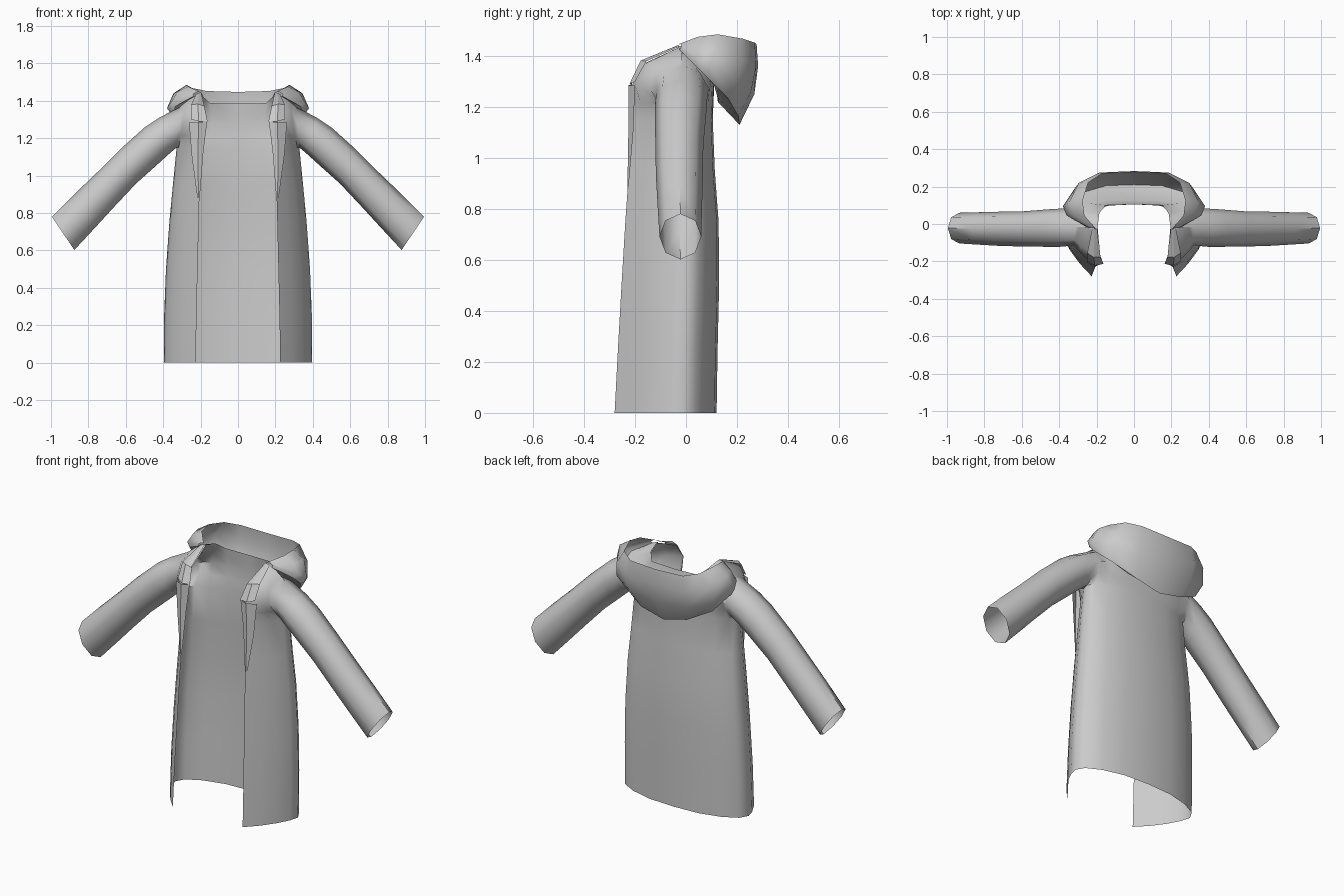
import bpy, bmesh, math
from mathutils import Vector


def loft(name, *grids, angle=40):
    """Skin grids of points on the +x side into one mesh, then mirror to -x."""
    bm = bmesh.new()
    for rows in grids:
        vs = [[bm.verts.new(p) for p in row] for row in rows]
        for a, b in zip(vs, vs[1:]):
            for i in range(len(a) - 1):
                bm.faces.new((a[i], a[i + 1], b[i + 1], b[i]))
    bmesh.ops.remove_doubles(bm, verts=bm.verts, dist=0.0005)
    bmesh.ops.recalc_face_normals(bm, faces=bm.faces)
    mesh = bpy.data.meshes.new(name)
    bm.to_mesh(mesh)
    bm.free()
    ob = bpy.data.objects.new(name, mesh)
    bpy.context.collection.objects.link(ob)
    mod = ob.modifiers.new("Mirror", 'MIRROR')
    mod.merge_threshold = 0.002
    bpy.ops.object.select_all(action='DESELECT')
    ob.select_set(True)
    bpy.context.view_layer.objects.active = ob
    bpy.ops.object.shade_smooth_by_angle(angle=math.radians(angle))
    return ob


def between(a, b):
    return [Vector(p).lerp(Vector(q), .5) for p, q in zip(a, b)]


# Skirt of the coat: a half section (u across, v back to front) stacked by height
section = [(0, 0), (.40, .02), (.72, .10), (.93, .21), (1, .33),
           (.965, .46), (.87, .64), (.73, .83)]


def ring(z, side, back, front, edge):
    pts = [(u * side, back + v * (front - back), z) for u, v in section]
    return pts + [(edge, front, z)]


levels = [(0, .397, .12, -.28, .226), (.25, .395, .124, -.267, .222),
          (.5, .385, .13, -.253, .216), (.75, .367, .128, -.238, .21),
          (.95, .348, .113, -.224, .205), (1.15, .328, .105, -.21, .19)]
skirt = [ring(*lv) for lv in levels]

# Sleeve: eight-sided rings given by top x/z, bottom x/z, centre y and half depth
sleeve = [(.315, 1.365, .328, 1.15, -.015, .10), (.42, 1.31, .375, 1.11, -.02, .102),
          (.50, 1.257, .43, 1.06, -.022, .1), (.63, 1.14, .545, .957, -.026, .094),
          (.75, 1.02, .66, .835, -.026, .092), (.875, .90, .77, .715, -.024, .087),
          (.995, .78, .875, .602, -.022, .082)]
cuffs = []
for tx, tz, bx, bz, cy, r in sleeve:
    oval = []
    for i in range(9):
        a = math.tau * i / 8
        s = (1 + math.cos(a)) / 2
        oval.append((bx + s * (tx - bx), cy + r * math.sin(a), bz + s * (tz - bz)))
    cuffs.append(oval)
hole = cuffs[0]
hole[4] = skirt[-1][4]

# Back and front yokes rising either side of the armhole to the shoulder seam
mid = [(0, .11, 1.27), (.14, .108, 1.28), (.24, .1, 1.28), (.295, .092, 1.27), hole[2]]
top = [(0, .105, 1.385), (.15, .10, 1.387), (.185, .06, 1.42), (.195, -.015, 1.44), hole[0]]
back = [skirt[-1][:5], between(skirt[-1][:5], mid), mid, between(mid, top), top]
low = skirt[-1][4:]
mid = [hole[6], (.295, -.145, 1.275), (.26, -.18, 1.28), (.22, -.20, 1.285), (.165, -.21, 1.29)]
front = [low, between(low, mid), mid,
         [hole[7], (.285, -.12, 1.355), (.255, -.14, 1.37), (.22, -.155, 1.372), (.18, -.17, 1.368)],
         [hole[0], (.29, -.015, 1.385), (.26, -.015, 1.408), (.225, -.015, 1.428), (.195, -.015, 1.44)]]
for row, i in zip(back, (4, 3, 2, 1, 0)):
    row[-1] = hole[i]
for row, i in zip(front, (4, 5, 6, 7, 0)):
    row[0] = hole[i]
loft("coat_body", skirt, back, front, cuffs, angle=50)

# Folded collar and the long pointed lapel below its notch
loft("collar", [
    [(.197, -.025, 1.445), (.21, -.03, 1.442), (.225, -.03, 1.435)],
    [(.18, -.175, 1.372), (.215, -.178, 1.382), (.25, -.155, 1.38)],
    [(.163, -.213, 1.29), (.21, -.222, 1.29), (.25, -.20, 1.30)],
], angle=25)
loft("lapels", [
    [(.165, -.212, 1.29), (.21, -.226, 1.285), (.262, -.20, 1.285)],
    [(.185, -.215, 1.13), (.215, -.226, 1.11), (.247, -.207, 1.10)],
    [(.204, -.227, .89), (.211, -.23, .88), (.217, -.226, .88)],
], angle=25)

# Hood hanging down the back: each column runs neck, under, bottom, outside, rim
hood = [
    [(0, .105, 1.385), (0, .125, 1.22), (0, .21, 1.13), (0, .268, 1.25), (0, .283, 1.36), (0, .277, 1.447)],
    [(.15, .10, 1.387), (.15, .125, 1.235), (.15, .205, 1.165), (.175, .255, 1.26), (.185, .275, 1.36), (.17, .27, 1.452)],
    [(.185, .06, 1.42), (.24, .11, 1.285), (.285, .165, 1.235), (.31, .20, 1.30), (.295, .22, 1.39), (.245, .222, 1.468)],
    [(.19, .03, 1.43), (.28, .065, 1.365), (.35, .08, 1.32), (.38, .095, 1.36), (.345, .12, 1.44), (.275, .125, 1.485)],
    [(.195, -.01, 1.44), (.265, .01, 1.41), (.335, .03, 1.37), (.36, .045, 1.39), (.325, .05, 1.445), (.265, .045, 1.475)],
    [(.195, -.03, 1.44), (.215, -.03, 1.433), (.235, -.025, 1.425), (.24, -.02, 1.435), (.225, -.02, 1.445), (.205, -.025, 1.448)],
]
loft("hood", hood, angle=60)
